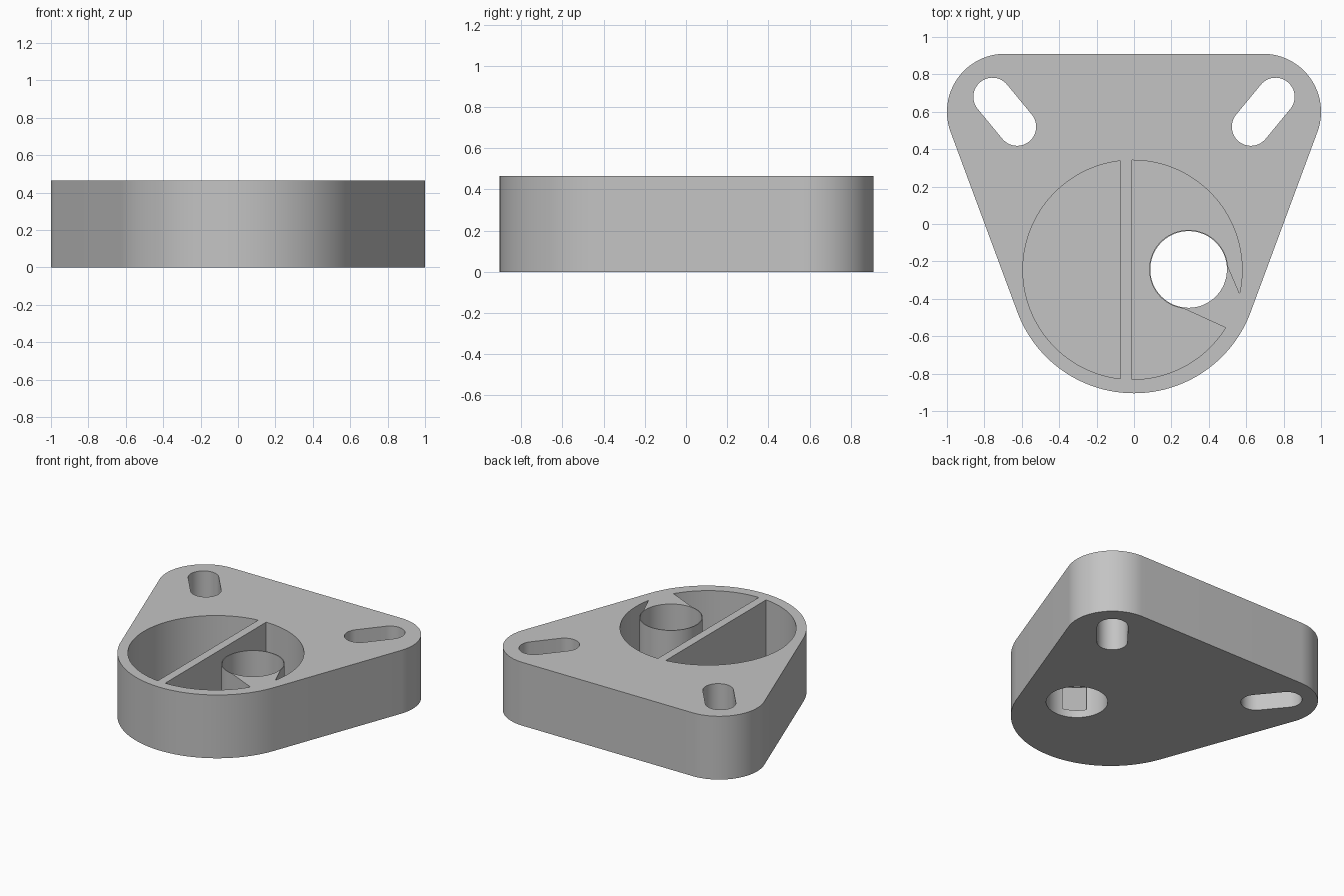
import bpy, bmesh, math
from mathutils import Vector

cube = bpy.data.objects.get("Cube")
if cube:
    bpy.data.objects.remove(cube)

HEIGHT, FLOOR = 0.465, 0.055
POCKET, POCKET_R = (-0.008, -0.245), 0.586
TUBE, TUBE_R, TUBE_WALL = (0.292, -0.243), 0.205, 0.006


def arc(centre, radius, start, end, steps):
    """Points along an arc, angles in degrees."""
    angles = [math.radians(start + (end - start) * i / steps) for i in range(steps + 1)]
    return [(centre[0] + radius * math.cos(a), centre[1] + radius * math.sin(a)) for a in angles]


def circle(centre, radius, steps=96):
    return arc(centre, radius, 0, 360, steps)[:-1]


def prism(name, outline, bottom, top):
    """Extrude a flat outline between two heights."""
    bm = bmesh.new()
    face = bm.faces.new([bm.verts.new((x, y, bottom)) for x, y in outline])
    side = bmesh.ops.extrude_face_region(bm, geom=[face])["geom"]
    verts = [v for v in side if isinstance(v, bmesh.types.BMVert)]
    bmesh.ops.translate(bm, verts=verts, vec=(0, 0, top - bottom))
    bmesh.ops.recalc_face_normals(bm, faces=bm.faces)
    mesh = bpy.data.meshes.new(name)
    bm.to_mesh(mesh)
    bm.free()
    obj = bpy.data.objects.new(name, mesh)
    bpy.context.collection.objects.link(obj)
    return obj


def cut(target, cutter):
    """Subtract the cutter, then throw it away."""
    cutter.hide_render = True
    mod = target.modifiers.new("cut", "BOOLEAN")
    mod.operation, mod.solver, mod.object = "DIFFERENCE", "EXACT", cutter
    bpy.context.view_layer.update()
    graph = bpy.context.evaluated_depsgraph_get()
    mesh = bpy.data.meshes.new_from_object(target.evaluated_get(graph))
    target.modifiers.clear()
    target.data = mesh
    bpy.data.objects.remove(cutter)


# Body: rounded triangle from three tangent arcs
tilt = 20.4
outline = (arc((0.69, 0.6), 0.31, -tilt, 90, 32)
           + arc((-0.69, 0.6), 0.31, 90, 180 + tilt, 32)
           + arc((0, -0.24), 0.665, 180 + tilt, 360 - tilt, 64))
body = prism("housing_body", outline, 0, HEIGHT)

# Slanted mounting slots in the two back corners
for side in (-1, 1):
    outer, inner = Vector((side * 0.757, 0.68)), Vector((side * 0.625, 0.52))
    d = outer - inner
    a = math.degrees(math.atan2(d.y, d.x))
    slot = arc(outer, 0.102, a - 90, a + 90, 24) + arc(inner, 0.102, a + 90, a + 270, 24)
    cut(body, prism("slot_cutter", slot, -0.1, HEIGHT + 0.1))

# Round pocket, in two halves that leave the dividing wall
def half_pocket(wall_x, side):
    half = math.degrees(math.acos(side * (wall_x - POCKET[0]) / POCKET_R))
    mid = 0 if side > 0 else 180
    return prism("pocket_cutter", arc(POCKET, POCKET_R, mid - half, mid + half, 72),
                 FLOOR, HEIGHT + 0.1)

cut(body, half_pocket(-0.072, -1))

# The second half keeps a thin tube and the web that joins it to the rim
right_half = half_pocket(-0.01, 1)
cut(right_half, prism("tube_keep", circle(TUBE, TUBE_R + TUBE_WALL), -0.2, HEIGHT + 0.2))
web = [TUBE, (0.25, -0.445), (0.6, -0.605), (0.65, -0.573), (0.493, -0.205)]
cut(right_half, prism("web_keep", web, -0.2, HEIGHT + 0.2))
cut(body, right_half)

# Through hole of the tube
cut(body, prism("bore_cutter", circle(TUBE, TUBE_R), -0.1, HEIGHT + 0.1))

# Small square window from the tube into the pocket
direction = Vector((-0.57, -0.82)).normalized()
across = Vector((-direction.y, direction.x)) * 0.08
near, far = (Vector(TUBE) + direction * r for r in (0.1, 0.25))
window = [near - across, far - across, far + across, near + across]
cut(body, prism("window_cutter", window, FLOOR, 0.23))

# Single plain grey
grey = bpy.data.materials.new("light_grey")
grey.use_nodes = True
colour = (0.55, 0.55, 0.55, 1)
grey.diffuse_color = colour
grey.node_tree.nodes["Principled BSDF"].inputs["Base Color"].default_value = colour
body.data.materials.clear()
body.data.materials.append(grey)

# Smooth curved walls, keep sharp rims
bpy.ops.object.select_all(action="DESELECT")
body.select_set(True)
bpy.context.view_layer.objects.active = body
bpy.ops.object.shade_smooth_by_angle(angle=math.radians(30))
